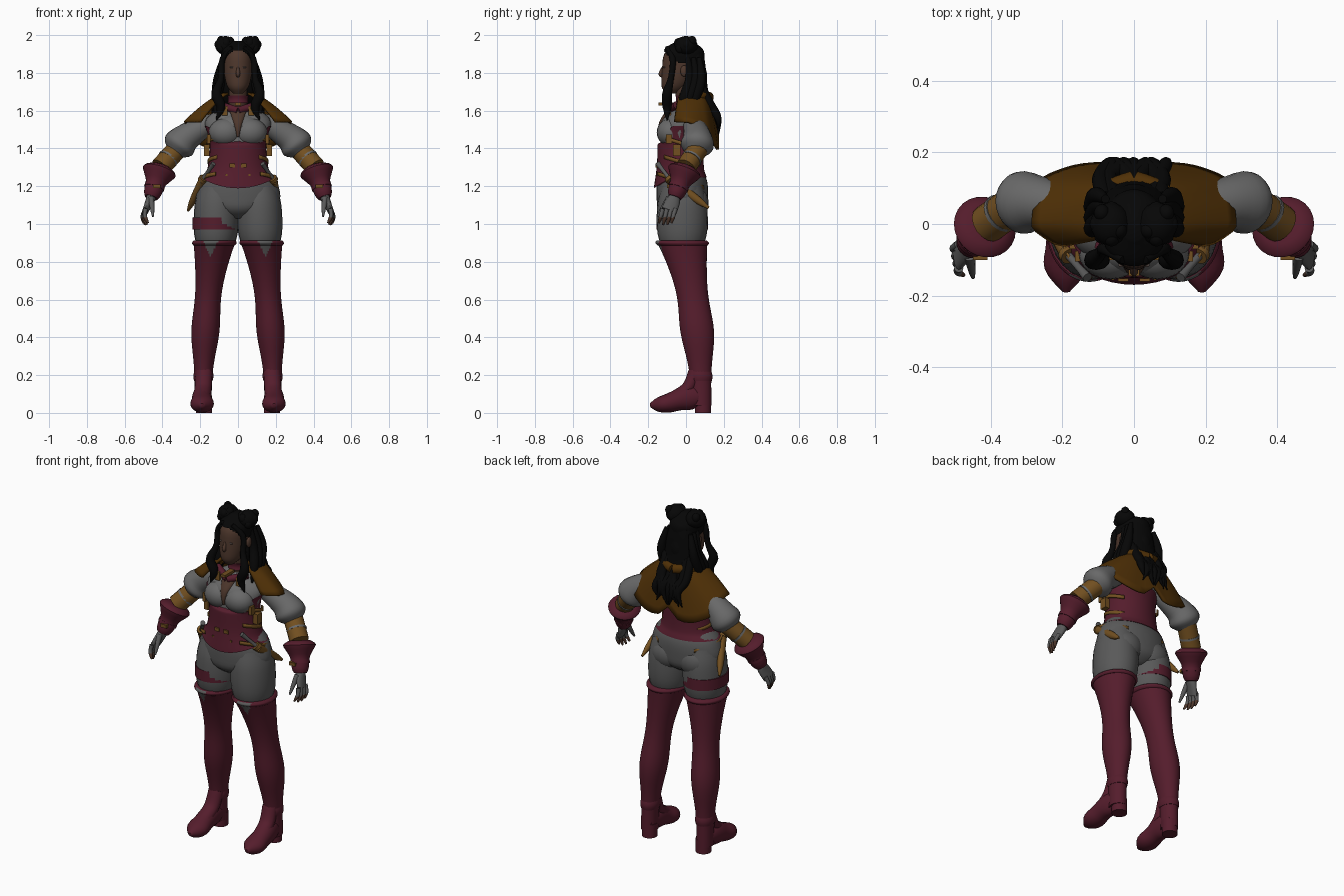
import bpy, bmesh, math, random
from mathutils import Vector, Matrix

random.seed(4)
default_cube = bpy.data.objects.get("Cube")
if default_cube:
    bpy.data.objects.remove(default_cube, do_unlink=True)


def material(name, *rgb):
    made = bpy.data.materials.new(name)
    made.use_nodes = True
    made.diffuse_color = (*rgb, 1)
    made.node_tree.nodes["Principled BSDF"].inputs["Base Color"].default_value = (*rgb, 1)
    return made


RED = material("wine red", .09, .012, .025)
WHITE = material("shirt white", .14, .14, .14)
GREY = material("trouser grey", .1, .1, .1)
BROWN = material("cape brown", .08, .03, .002)
TAN = material("tan leather", .17, .08, .015)
SKIN = material("skin", .075, .038, .025)
BLACK = material("hair black", .002, .002, .002)
LIP = material("lip brown", .06, .025, .018)
EYE = material("eye", .11, .08, .07)


def finish(bm, name, mats, rule=None, mirror=False, thickness=None):
    """Turn a bmesh into an object; rule picks a material index, or None to drop a face."""
    bmesh.ops.recalc_face_normals(bm, faces=bm.faces)
    if rule:
        picks = {face: rule(face.calc_center_median()) for face in bm.faces}
        for face, pick in picks.items():
            face.material_index = pick or 0
        unwanted = [face for face, pick in picks.items() if pick is None]
        bmesh.ops.delete(bm, geom=unwanted, context='FACES')
    mesh = bpy.data.meshes.new(name)
    bm.to_mesh(mesh)
    bm.free()
    for mat in mats:
        mesh.materials.append(mat)
    for polygon in mesh.polygons:
        polygon.use_smooth = True
    mesh.set_sharp_from_angle(angle=math.radians(50))
    obj = bpy.data.objects.new(name, mesh)
    bpy.context.scene.collection.objects.link(obj)
    if mirror:
        obj.modifiers.new("Mirror", 'MIRROR').use_mirror_merge = False
    if thickness:
        solidify = obj.modifiers.new("Solidify", 'SOLIDIFY')
        solidify.thickness, solidify.offset = thickness, 0


def curve(values):
    """Function of t from a function, a constant, or evenly spaced numbers or points."""
    if callable(values):
        return values
    if not isinstance(values, list):
        return lambda t: values
    knots = [Vector(value) if isinstance(value, tuple) else value for value in values]
    last = len(knots) - 1

    def at(t):
        i = min(int(t * last), last - 1)
        u = t * last - i
        a, b, c, d = (knots[max(0, min(last, i + k))] for k in (-1, 0, 1, 2))
        return b + ((c - a) + ((a * 2 - b * 5 + c * 4 - d) + ((b - c) * 3 + d - a) * u) * u) * (u / 2)
    return at


def loft(name, path, width, mats, depth=1, follow=False, sides=24, steps=16, warp=None, **options):
    """Skin ellipses along a path; depth is a ratio of width, follow turns rings to the path."""
    path, width, depth = curve(path), curve(width), curve(depth)
    bm = bmesh.new()
    rings = []
    for i in range(steps + 1):
        t = i / steps
        centre = path(t)
        forward = Vector((0, 0, 1))
        if follow:
            forward = (path(min(1, t + .01)) - path(max(0, t - .01))).normalized()
        across = Vector((1, 0, 0))
        across = (across - forward * across.dot(forward)).normalized()
        outward = forward.cross(across) * depth(t)
        ring = []
        for k in range(sides):
            angle = math.tau * k / sides
            point = centre + (across * math.cos(angle) + outward * math.sin(angle)) * width(t)
            ring.append(bm.verts.new(warp(point) if warp else point))
        rings.append(ring)
    for low, high in zip(rings, rings[1:]):
        for k in range(sides):
            bm.faces.new((low[k], low[k - 1], high[k - 1], high[k]))
    bm.faces.new(rings[0])
    bm.faces.new(rings[-1])
    finish(bm, name, mats if isinstance(mats, list) else [mats], **options)


def tube(name, path, width, mats, **options):
    loft(name, path, width, mats, follow=True, **{"sides": 12, **options})


def ball(name, centre, size, mat, **options):
    bm = bmesh.new()
    bmesh.ops.create_uvsphere(bm, u_segments=20, v_segments=12, radius=1,
                              matrix=Matrix.Translation(centre) @ Matrix.Diagonal((*size, 1)))
    finish(bm, name, [mat], **options)


def plate(name, centre, size, mat, **options):
    bm = bmesh.new()
    bmesh.ops.create_cube(bm, size=1, matrix=Matrix.Translation(centre) @ Matrix.Diagonal((*size, 1)))
    finish(bm, name, [mat], **options)


# Boots: shaft with a grey notch at the front, rim, instep, foot and heel
def shaft_path(t):
    return Vector((.185 - .06 * t * t, .08 - .1 * t * t, .04 + .86 * t))


def shaft_width(t):
    calf = math.exp(-((t - .45) / .18) ** 2)
    return .045 + .065 * t ** 3 + .023 * calf


def notch(centre):
    return int(centre.y < -.05 and centre.z > .83 and abs(centre.x - .145) < .5 * (centre.z - .83))


def ground(point):
    return Vector((point.x, point.y, max(0, point.z)))


loft("boot_shaft", shaft_path, shaft_width, [RED, GREY], depth=1.2, sides=72, steps=60, rule=notch, mirror=True)
loft("boot_rim", lambda t: shaft_path(.985 + .03 * t), lambda t: shaft_width(1) + .008 * math.sin(math.pi * t),
     [RED, GREY], depth=1.2, sides=72, rule=notch, mirror=True)
loft("ankle_fold", lambda t: shaft_path(.15 + .06 * t), lambda t: shaft_width(.2) + .004 * math.sin(math.pi * t),
     RED, depth=1.2, mirror=True)
tube("boot_instep", [(.18, .05, .22), (.185, .01, .13), (.19, -.08, .07)], .045, RED, depth=.8, mirror=True)
tube("boot_foot", [(.18, .12, .09), (.19, 0, .08), (.19, -.1, .05), (.19, -.19, .04)],
     [.03, .05, .055, .06, .01], RED, depth=[.9, 1.3, 1, .75, 1], sides=20, warp=ground, mirror=True)
loft("boot_heel", [(.18, .09, 0), (.18, .09, .08)], .043, RED, mirror=True)

# Trousers, and the strap round the right thigh
loft("trouser_leg", [(.12, -.02, .85), (.11, -.02, 1.2)], [.085, .116, .117, .095], GREY, depth=1.13, mirror=True)
loft("trouser_hips", [(0, -.02, 1.03), (0, -.02, 1.3)], [.07, .213, .208, .15], GREY, depth=[1, .63, .64, .65],
     sides=32)
ball("seat", (.09, .04, 1.11), (.1, .08, .09), GREY, mirror=True)
loft("thigh_strap", [(-.12, -.02, .97), (-.12, -.02, 1.035)], .121, RED, depth=1.13)


# Shirt, corset with a dipped front, and neckline
def corset_shape(point):
    if point.z > 1.42 and point.y < 0:
        side = (abs(point.x) - .11) / .05
        point.z = 1.42 + (point.z - 1.42) * max(.1, min(1, side))
    if point.z < 1.28:
        lift = .5 if point.y > 0 else 20 * point.x ** 2 - .3
        point.z += (1.28 - point.z) * lift
    return point


loft("shirt_body", [(0, -.03, 1.3), (0, -.03, 1.5), (0, .02, 1.63)], [.13, .15, .17, .06], WHITE,
     depth=[.75, .65, .55, .9], sides=32)
ball("bust", (.065, -.08, 1.485), (.09, .075, .075), WHITE, mirror=True)
ball("bust_middle", (0, -.07, 1.5), (.13, .07, .085), WHITE)
loft("corset", [(0, -.03, 1.21), (0, -.03, 1.52)], [.2, .16, .15, .175], RED, depth=[.7, .78, .8, .62],
     sides=40, steps=24, warp=corset_shape)
tube("chest_opening", [(0, -.085, 1.6), (0, -.128, 1.54), (0, -.135, 1.46)], [.045, .025, .006], SKIN,
     depth=[.35, .5, 1.5])
loft("neck", [(0, .01, 1.58), (0, -.02, 1.76)], .048, SKIN)
loft("choker", [(0, 0, 1.64), (0, 0, 1.68)], [.056, .052, .056], RED)
tube("collar_band", [(.1, -.05, 1.63), (0, -.1, 1.6)], .02, RED, mirror=True)
plate("collar_clasp", (.07, -.09, 1.6), (.03, .02, .05), TAN, mirror=True)
plate("collar_buckle", (0, -.1, 1.635), (.03, .09, .015), TAN)


# Belts round the sides, buckles and pouches
def sloped(point):
    return point - Vector((0, 0, .3 * (point.y + .03)))


def open_front(centre):
    return 0 if abs(centre.x) > .11 else None


for height, belt_width in ((1.43, .166), (1.33, .157), (1.23, .2)):
    loft("side_belt", [(0, -.03, height - .01), (0, -.03, height + .01)], belt_width, TAN, depth=.75,
         sides=40, steps=1, warp=sloped, rule=open_front, thickness=.008)
plate("side_buckle", (.155, -.09, 1.45), (.02, .03, .05), TAN, mirror=True)
plate("side_pouch", (.165, -.05, 1.39), (.03, .04, .06), TAN, mirror=True)
plate("corset_buckle", (.03, -.157, 1.31), (.03, .008, .02), TAN, mirror=True)
plate("corset_stud", (.06, -.152, 1.26), (.01, .01, .01), TAN, mirror=True)

# Daggers hung on both hips
for side, tip in ((-1, (-.265, .06, 1.07)), (1, (.21, .12, 1.085))):
    grip, guard, tip = Vector((.13 * side, -.15, 1.32)), Vector((.19 * side, -.08, 1.23)), Vector(tip)
    tube("dagger_grip", [grip, guard], [.014, .01, .012], GREY)
    tube("dagger_guard", [grip.lerp(guard, .85), guard], .025, TAN)
    tube("dagger_sheath", [guard, tip], [.02, .02, .017, .006], TAN, depth=1.2)

# Arms: puffed sleeve, bracer and flared gauntlet
SHOULDER, ELBOW, WRIST = Vector((.12, .03, 1.55)), Vector((.34, .055, 1.38)), Vector((.41, 0, 1.3))
HAND, KNUCKLES = Vector((.46, -.06, 1.14)), Vector((.49, -.09, 1.07))
tube("sleeve", [SHOULDER, (.27, .06, 1.46), ELBOW], [.04, .06, .075, .087, .05], WHITE, sides=24, mirror=True)
tube("bracer", [ELBOW - Vector((.02, -.01, -.02)), WRIST], .054, TAN, sides=16, mirror=True)
tube("bracer_band", [ELBOW.lerp(WRIST, .4), ELBOW.lerp(WRIST, .5)], .056, WHITE, sides=16, mirror=True)
tube("gauntlet", [WRIST, HAND], [.06, .09, .075, .055, .05, .045, .035], RED, sides=24, mirror=True)
tube("gauntlet_strap", [WRIST.lerp(HAND, .6), WRIST.lerp(HAND, .7)], .054, RED, sides=16, mirror=True)
plate("gauntlet_buckle", (.43, -.09, 1.2), (.04, .02, .02), TAN, mirror=True)


# Hands with bare fingertips
def bare_tip(centre):
    return int(centre.z < 1.035)


tube("palm", [HAND, KNUCKLES], [.026, .02, .016], GREY, depth=[1.2, 2, 2.6], sides=16, mirror=True)
for i in range(4):
    base = KNUCKLES + Vector((0, .033 - .022 * i, .01))
    tip = base + Vector((.01 - .008 * i, -.02, .01 * abs(i - 1.5) - .09))
    bend = base.lerp(tip, .5) + Vector((.01, 0, 0))
    tube("finger", [base, bend, tip], [.013, .011, .01, .005], [GREY, SKIN], rule=bare_tip, mirror=True)
tube("thumb", [HAND + Vector((0, -.03, 0)), (.45, -.15, 1.04)], [.015, .014, .01, .005], GREY, mirror=True)

# Shoulder cape: open at the front, longer behind, split at the centre back
bm = bmesh.new()
columns = []
for i in range(41):
    angle = math.radians(36 + 7.2 * i)
    front, side = math.cos(angle), math.sin(angle)
    boxy_x = math.copysign(abs(side) ** .7, side)
    boxy_y = math.copysign(abs(front) ** .6, front)
    back = max(0, -front)
    split = .07 * back * max(0, 1 - abs(side) * 7)
    drop = .15 + .15 * back ** .8 - split
    reach = .035 if front > 0 else .075
    column = []
    for j in range(10):
        t = j / 9
        fold = 1 + .02 * t * math.cos(9 * angle)
        column.append(bm.verts.new((boxy_x * (.075 + .205 * t) * fold, .03 - boxy_y * (.065 + reach * t ** .8),
                                    1.69 - drop * t ** 1.35)))
    columns.append(column)
for here, beside in zip(columns, columns[1:]):
    for j in range(9):
        bm.faces.new((here[j], beside[j], beside[j + 1], here[j + 1]))
finish(bm, "cape", [BROWN], thickness=.012)
tube("cape_collar", [(.1, -.03, 1.65), (.09, .08, 1.68), (0, .12, 1.67)], [.018, .03], BROWN, mirror=True)

# Head and face
loft("head", [(0, -.075, 1.69), (0, -.04, 1.8), (0, -.03, 1.95)], [.025, .055, .07, .075, .07, .03], SKIN, depth=1.2)
tube("nose", [(0, -.12, 1.835), (0, -.133, 1.795), (0, -.122, 1.78)], [.005, .012, .006], SKIN)
ball("lips", (0, -.121, 1.752), (.02, .009, .008), LIP)
ball("eye", (.03, -.115, 1.83), (.014, .006, .005), EYE, mirror=True)
ball("ear", (.08, -.01, 1.81), (.012, .02, .03), SKIN, mirror=True)


# Hair: cap, buns, back fall and locks
def hairline(centre):
    return None if centre.y < .01 and centre.z < 1.92 - 9 * centre.x ** 2 else 0


loft("hair_cap", [(0, .03, 1.74), (0, -.01, 1.86), (0, -.01, 1.97)], [.065, .083, .088, .085, .03], BLACK,
     depth=1.22, sides=40, steps=30, rule=hairline)
ball("bun", (.066, 0, 1.945), (.055, .06, .05), BLACK, mirror=True)
for i in range(7):
    angle = math.tau * i / 7
    ball("bun_curl", (.07 + .032 * math.cos(angle), .04 * math.sin(angle), 1.95 + .02 * math.sin(2 * angle)),
         (.022, .024, .026), BLACK, mirror=True)
loft("hair_back", [(0, .045, 1.9), (0, .06, 1.7), (0, .16, 1.53)], [.07, .095, .09, .02], BLACK, depth=[.7, .6, .4])
for i in range(-5, 6):
    x, sway = .016 * i, random.uniform(-.025, .025)
    low = random.uniform(1.45, 1.5) + abs(x) * .3
    tube("back_lock", [(x, .07, 1.74), (x + sway, .13, 1.63), (x - sway, .17, 1.56), (x + sway, .17, low)],
         [.024, .024, .018, .002], BLACK, sides=8)
tube("front_lock", [(.03, -.1, 1.935), (.083, -.07, 1.87), (.09, -.08, 1.77), (.115, -.1, 1.69),
                    (.09, -.1, 1.62), (.115, -.1, 1.55)], [.012, .016, .016, .026, .024, .003], BLACK, mirror=True)
for i in range(3):
    y, spread = .03 * i, .008 * i
    tube("side_lock", [(.08, y + .01, 1.88), (.09 + spread, y + .02, 1.77), (.115, y - .01, 1.67),
                       (.12 + spread, y - .04, 1.58)], [.012, .024, .026, .003], BLACK, mirror=True)
